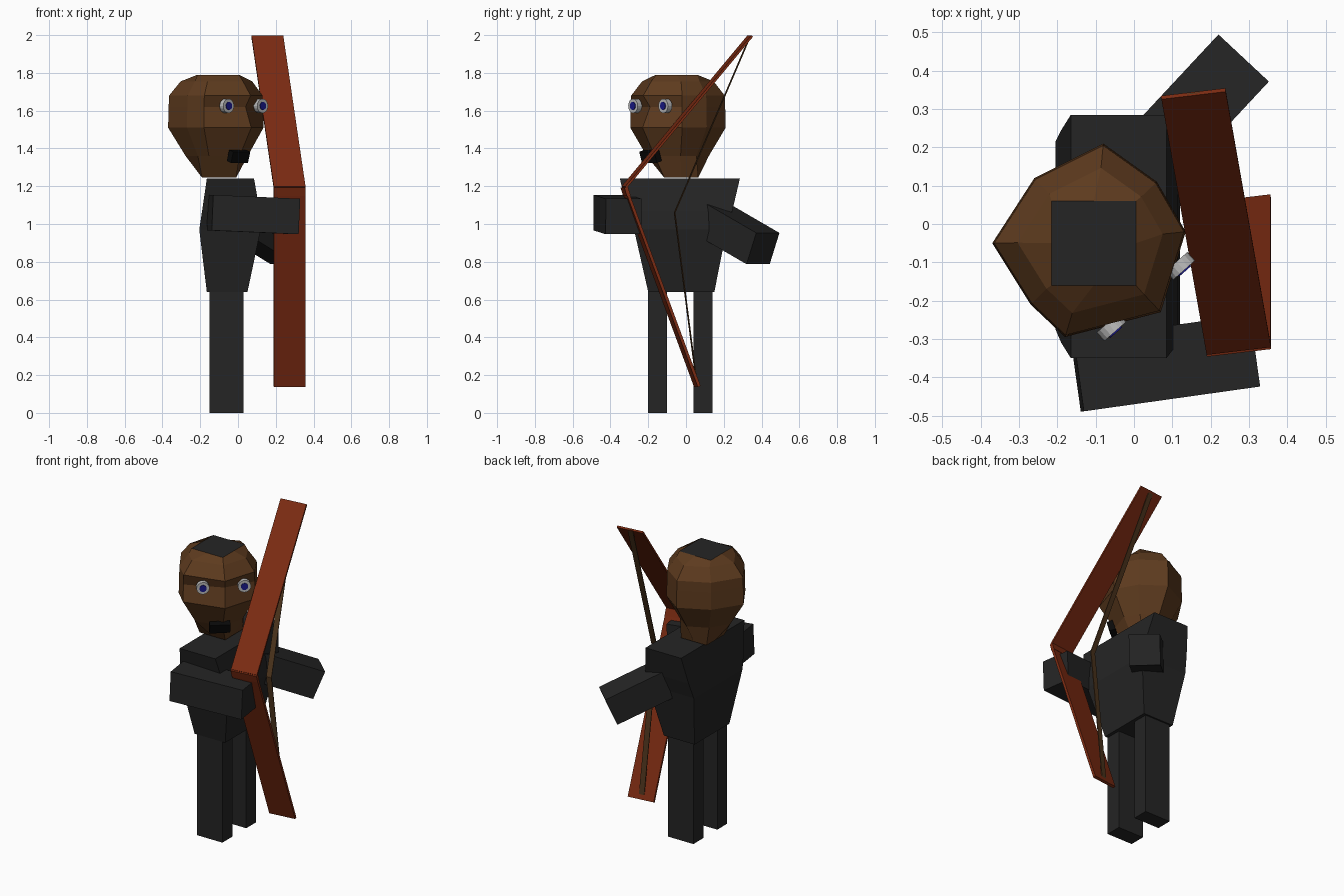
import bpy, bmesh
from math import radians, cos, sin
from mathutils import Vector, Euler

if "Cube" in bpy.data.objects:
    bpy.data.objects.remove(bpy.data.objects["Cube"])


def mat(name, r, g, b):
    m = bpy.data.materials.new(name)
    m.diffuse_color = (r, g, b, 1)
    m.use_nodes = True
    m.node_tree.nodes["Principled BSDF"].inputs["Base Color"].default_value = m.diffuse_color
    return m


CLOTH = mat("dark_cloth", 0.018, 0.018, 0.018)
SKIN = mat("brown_skin", 0.11, 0.043, 0.013)
WOOD = mat("red_wood", 0.20, 0.024, 0.006)
CORD = mat("cord", 0.075, 0.035, 0.012)
WHITE = mat("eye_white", 0.5, 0.5, 0.5)
BLUE = mat("eye_blue", 0.01, 0.01, 0.25)
BLACK = mat("black", 0.003, 0.003, 0.003)


def loft(name, rings, material, top_material=None):
    """Closed solid through a stack of equal-length rings."""
    bm = bmesh.new()
    rows = [[bm.verts.new(p) for p in r] for r in rings]
    n = len(rows[0])
    for a, b in zip(rows, rows[1:]):
        for i in range(n):
            j = (i + 1) % n
            bm.faces.new((a[i], a[j], b[j], b[i]))
    bm.faces.new(rows[0][::-1])
    cap = bm.faces.new(rows[-1])
    if top_material:
        cap.material_index = 1
    bmesh.ops.recalc_face_normals(bm, faces=bm.faces)
    me = bpy.data.meshes.new(name)
    bm.to_mesh(me)
    bm.free()
    ob = bpy.data.objects.new(name, me)
    bpy.context.collection.objects.link(ob)
    me.materials.append(material)
    if top_material:
        me.materials.append(top_material)
    return ob


def rect(x0, x1, y0, y1, z):
    return [(x0, y0, z), (x1, y0, z), (x1, y1, z), (x0, y1, z)]


def box(name, centre, size, rot, material):
    x, y, z = (s / 2 for s in size)
    ob = loft(name, [rect(-x, x, -y, y, -z), rect(-x, x, -y, y, z)], material)
    ob.location = centre
    ob.rotation_euler = Euler([radians(a) for a in rot])
    return ob


def strip(name, p, q, half_width, thick, material):
    """Flat board from p to q."""
    p, q, w = Vector(p), Vector(q), Vector(half_width)
    n = (q - p).cross(w).normalized() * thick / 2
    return loft(name, [[c - w - n, c + w - n, c + w + n, c - w + n] for c in (p, q)], material)


# Legs and torso
for side, y in (("right", -0.20), ("left", 0.04)):
    loft(side + "_leg", [rect(-0.15, 0.03, y, y + 0.10, z) for z in (0, 0.66)], CLOTH)
loft("torso", [rect(-0.165, 0.05, -0.20, 0.15, 0.64),
               rect(-0.205, 0.12, -0.275, 0.215, 0.97),
               rect(-0.19, 0.115, -0.31, 0.245, 1.07),
               rect(-0.165, 0.085, -0.35, 0.285, 1.24)], CLOTH)

# Arms
box("right_arm", (0.082, -0.363, 1.05), (0.465, 0.19, 0.188), (0, 2.5, 8), CLOTH)
box("left_arm", (0.121, 0.256, 0.958), (0.45, 0.18, 0.18), (0, 23, 47), CLOTH)

# Head: one outline scaled up the height, with a dark square crown
outline = [(-0.37, -0.05), (-0.26, 0.12), (-0.08, 0.21), (0.06, 0.11),
           (0.135, -0.02), (0.07, -0.23), (-0.18, -0.295), (-0.27, -0.21)]
cx, cy = -0.105, -0.045


def head_ring(z, s):
    return [(cx + (x - cx) * s, cy + (y - cy) * s, z) for x, y in outline]


def square_ring(z, x, y, h):
    return [(x + h * a, y + h * b, z) for a, b in
            ((-1, 0), (-1, 1), (0, 1), (1, 1), (1, 0), (1, -1), (0, -1), (-1, -1))]


rings = [square_ring(1.245, -0.10, -0.025, 0.09), head_ring(1.36, 0.65),
         head_ring(1.51, 1.0), head_ring(1.62, 0.99), head_ring(1.68, 0.98),
         head_ring(1.755, 0.75), square_ring(1.79, -0.105, -0.05, 0.11)]
rings[3][5] = (0.04, -0.19, 1.62)   # hollow between the eyes
loft("head", rings, SKIN, CLOTH)

# Eyes and mouth, facing the front corner of the head
yaw = radians(41.5)
facing = Vector((sin(yaw), -cos(yaw), 0))
for side, spot in (("right", (-0.05, -0.28, 1.625)), ("left", (0.13, -0.12, 1.625))):
    for part, r, out, depth, m in (("eye", 0.038, -0.014, 0.03, WHITE),
                                   ("pupil", 0.021, 0.0, 0.01, BLUE)):
        bpy.ops.mesh.primitive_cylinder_add(
            vertices=16, radius=r, depth=depth, location=Vector(spot) + facing * out,
            rotation=(radians(90), 0, yaw))
        ob = bpy.context.object
        ob.name = side + "_" + part
        ob.data.materials.append(m)
box("mouth", (0.003, -0.188, 1.358), (0.12, 0.035, 0.062), (18, 0, 41.5), BLACK)

# Bow
WIDE = (0.084, 0.01, 0)
GRIP_TOP, GRIP_LOW = (0.273, -0.327, 1.195), (0.273, -0.313, 1.15)
TIP, FOOT = (0.155, 0.34, 1.995), (0.273, 0.06, 0.14)
strip("bow_upper_limb", GRIP_TOP, TIP, WIDE, 0.012, WOOD)
strip("bow_grip", GRIP_LOW, GRIP_TOP, WIDE, 0.02, WOOD)
strip("bow_lower_limb", GRIP_LOW, FOOT, WIDE, 0.016, WOOD)

# Drawn string
NOCK = (0.26, -0.06, 1.06)
strip("string_upper", NOCK, TIP, (0.017, 0.002, 0), 0.005, CORD)
strip("string_lower", NOCK, (0.273, 0.055, 0.17), (0.017, 0.002, 0), 0.005, CORD)
